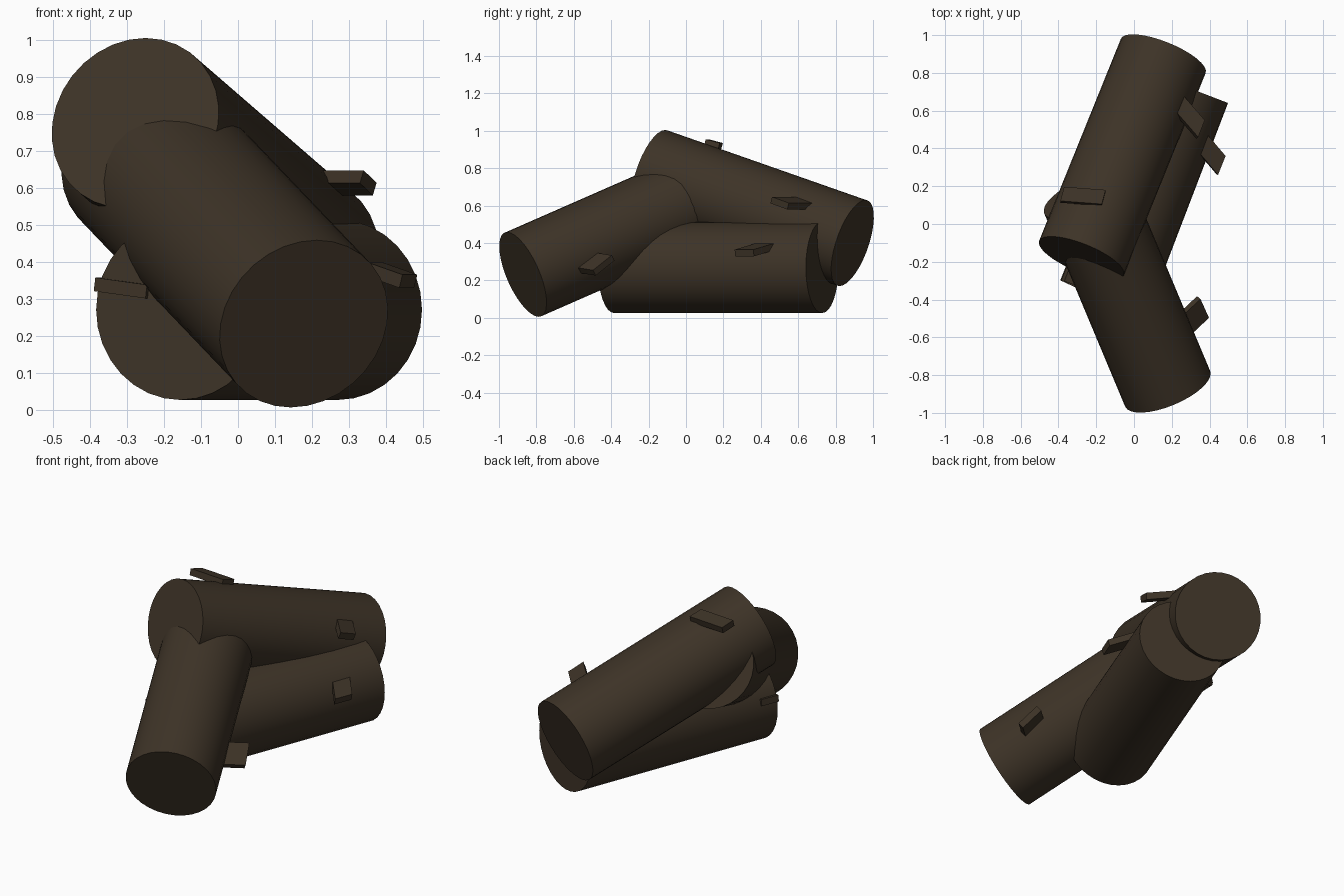
import bpy
import bmesh
from mathutils import Vector, Matrix

if "Cube" in bpy.data.objects:
    bpy.data.objects.remove(bpy.data.objects["Cube"], do_unlink=True)

# Dark bark colour shared by every part
bark = bpy.data.materials.new("dark_bark")
bark.use_nodes = True
colour = (0.047, 0.033, 0.020, 1)
bark.diffuse_color = colour
bsdf = bark.node_tree.nodes["Principled BSDF"]
bsdf.inputs["Base Color"].default_value = colour
bsdf.inputs["Roughness"].default_value = 0.9


def finish(name, bm):
    bmesh.ops.recalc_face_normals(bm, faces=bm.faces)
    mesh = bpy.data.meshes.new(name)
    bm.to_mesh(mesh)
    bm.free()
    mesh.materials.append(bark)
    obj = bpy.data.objects.new(name, mesh)
    bpy.context.collection.objects.link(obj)
    return obj


def log(name, start, end, radius=0.244):
    """Capped round log between two end centres."""
    start, end = Vector(start), Vector(end)
    axis = end - start
    bm = bmesh.new()
    bmesh.ops.create_cone(bm, cap_ends=True, segments=32, radius1=radius,
                          radius2=radius, depth=axis.length)
    turn = axis.to_track_quat("Z", "Y").to_matrix().to_4x4()
    bm.transform(Matrix.Translation((start + end) / 2) @ turn)
    obj = finish(name, bm)
    bpy.ops.object.select_all(action="DESELECT")
    obj.select_set(True)
    bpy.context.view_layer.objects.active = obj
    bpy.ops.object.shade_smooth_by_angle()


def twig(name, corner, out, along, thick=0.037, root=0.06):
    """Flat broken twig: its top face spans out and along from the corner."""
    corner, out, along = Vector(corner), Vector(out), Vector(along)
    corner -= out.normalized() * root
    out += out.normalized() * root
    down = out.cross(along).normalized() * thick
    if down.z > 0:
        down.negate()
    bm = bmesh.new()
    bmesh.ops.create_cube(bm, size=1)
    frame = Matrix((out, along, down)).transposed().to_4x4()
    middle = corner + (out + along + down) / 2
    bm.transform(Matrix.Translation(middle) @ frame)
    finish(name, bm)


# Three stacked logs
log("top_log", (-0.278, -0.18, 0.775), (0.155, 0.89, 0.40), 0.242)
log("bottom_log", (-0.156, -0.384, 0.27), (0.27, 0.728, 0.27))
log("leaning_log", (0.178, -0.872, 0.232), (-0.25, 0.15, 0.68))

# Broken twigs on the logs
twig("top_log_side_twig", (0.238, 0.577, 0.647), (0.102, -0.117, 0), (0.035, 0.09, -0.033))
twig("top_log_upper_twig", (-0.23, 0.11, 0.955), (-0.16, 0.012, 0), (0.02, 0.075, -0.02))
twig("bottom_log_right_twig", (0.36, 0.36, 0.395), (0.085, -0.1, -0.03), (0.04, 0.1, 0))
twig("bottom_log_left_twig", (-0.30, -0.34, 0.345), (-0.086, 0.04, 0.012), (0.04, 0.1, 0))
twig("leaning_log_twig", (0.33, -0.56, 0.265), (0.067, 0.063, -0.01), (-0.045, 0.1, 0.08))
